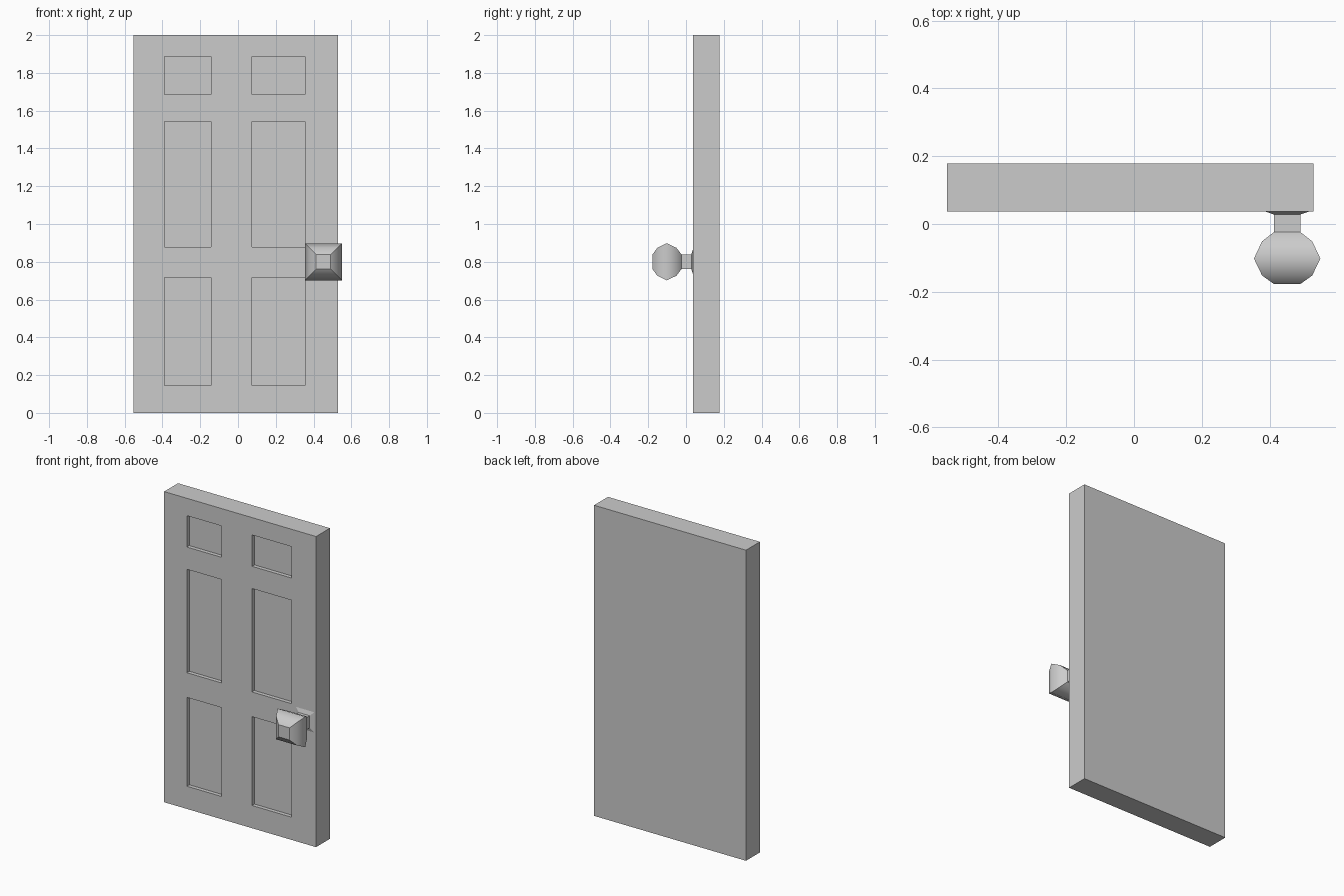
import bpy, bmesh

if "Cube" in bpy.data.objects:
    bpy.data.objects.remove(bpy.data.objects["Cube"])

FRONT, BACK, RECESS = 0.037, 0.178, 0.025


def finish(bm, name):
    bmesh.ops.recalc_face_normals(bm, faces=bm.faces[:])
    mesh = bpy.data.meshes.new(name)
    bm.to_mesh(mesh)
    bm.free()
    obj = bpy.data.objects.new(name, mesh)
    bpy.context.collection.objects.link(obj)
    return obj


# Door slab: front face as a grid, odd cells become recessed panels
xs = [-0.552, -0.39, -0.142, 0.074, 0.354, 0.53]
zs = [0, 0.146, 0.718, 0.877, 1.543, 1.686, 1.888, 2.0]
bm = bmesh.new()
grid = [[bm.verts.new((x, FRONT, z)) for x in xs] for z in zs]
panels = []
for j in range(len(zs) - 1):
    for i in range(len(xs) - 1):
        f = bm.faces.new((grid[j][i], grid[j][i + 1], grid[j + 1][i + 1], grid[j + 1][i]))
        if i % 2 and j % 2:
            panels.append(f)

# Sides and back
rim = [e for e in bm.edges if e.is_boundary]
geom = bmesh.ops.extrude_edge_only(bm, edges=rim)["geom"]
for v in geom:
    if isinstance(v, bmesh.types.BMVert):
        v.co.y = BACK
back_edges = [e for e in bm.edges if e.is_boundary]
bmesh.ops.contextual_create(bm, geom=back_edges)

# Push each panel into the slab
for f in panels:
    new = bmesh.ops.extrude_face_region(bm, geom=[f])["geom"]
    verts = [v for v in new if isinstance(v, bmesh.types.BMVert)]
    bmesh.ops.translate(bm, verts=verts, vec=(0, RECESS, 0))
    if f.is_valid:
        bm.faces.remove(f)
finish(bm, "door")

# Knob: square-section turned profile of (y, half width), front to wall
profile = [(-0.177, 0.039), (-0.152, 0.074), (-0.102, 0.098), (-0.051, 0.074),
           (-0.024, 0.039), (0.028, 0.039), (FRONT, 0.065)]
cx, cz = 0.452, 0.8
bm = bmesh.new()
rings = [[bm.verts.new((cx + sx * r, y, cz + sz * r))
          for sx, sz in ((-1, -1), (1, -1), (1, 1), (-1, 1))] for y, r in profile]
for a, b in zip(rings, rings[1:]):
    for k in range(4):
        n = (k + 1) % 4
        bm.faces.new((a[k], a[n], b[n], b[k]))
bm.faces.new(rings[0])
bm.faces.new(rings[-1])
for f in bm.faces:
    f.smooth = True
# Smooth along the bulge, sharp at corners, cap and neck
for e in bm.edges:
    y0, y1 = (v.co.y for v in e.verts)
    if abs(y0 - y1) > 0.001 or y0 < -0.17 or y0 > -0.03:
        e.smooth = False
finish(bm, "knob")
